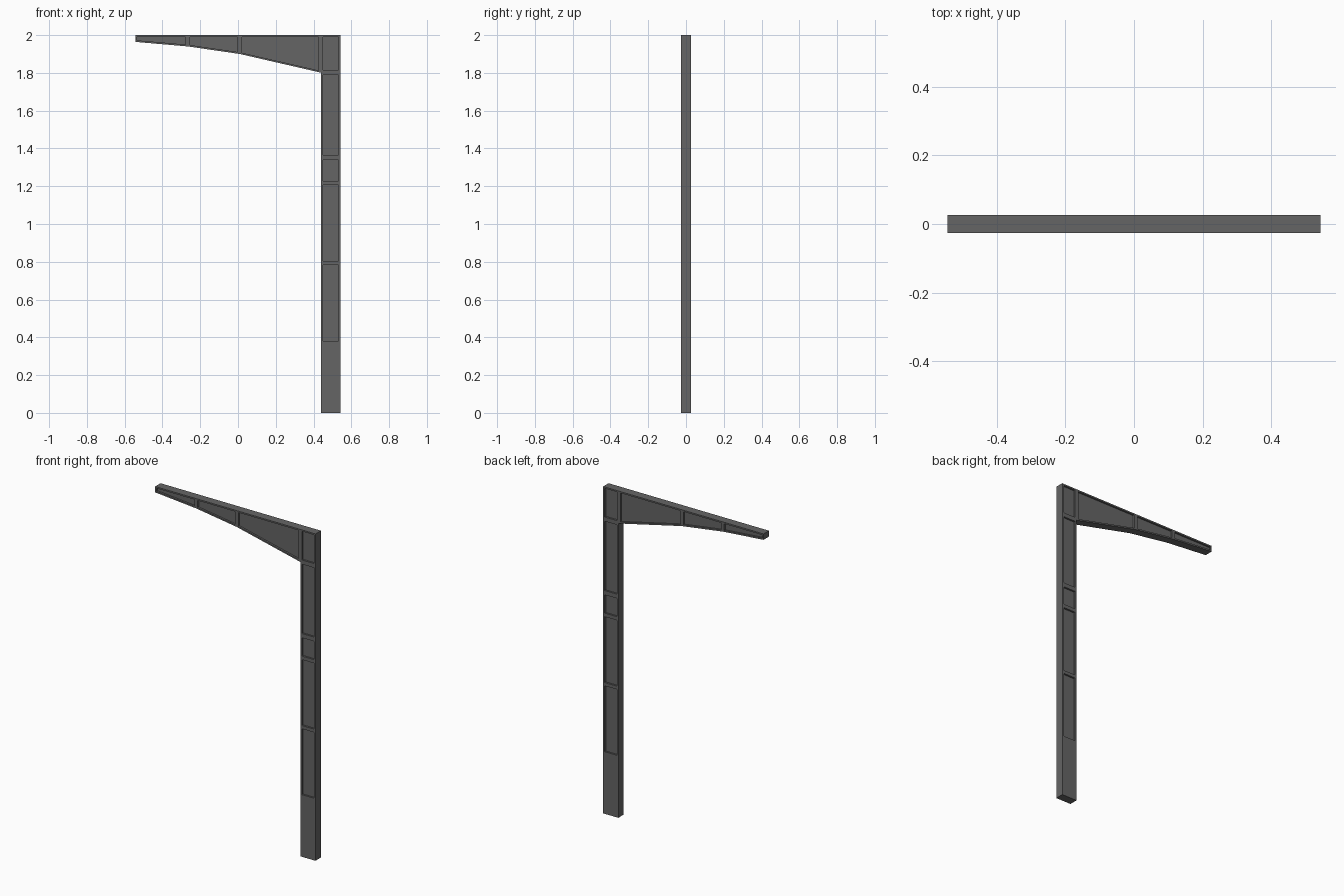
import bpy, bmesh

if "Cube" in bpy.data.objects:
    bpy.data.objects.remove(bpy.data.objects["Cube"])

HALF = 0.026      # half thickness of the frame
RECESS = 0.011    # depth of each side panel
RIM = 0.009       # flange thickness around the panels


def add_prism(bm, outline, y0, y1):
    face = bm.faces.new([bm.verts.new((x, y0, z)) for x, z in outline])
    res = bmesh.ops.extrude_face_region(bm, geom=[face])
    verts = [v for v in res["geom"] if isinstance(v, bmesh.types.BMVert)]
    bmesh.ops.translate(bm, verts=verts, vec=(0, y1 - y0, 0))


def finish(bm, name):
    bmesh.ops.recalc_face_normals(bm, faces=bm.faces[:])
    mesh = bpy.data.meshes.new(name)
    bm.to_mesh(mesh)
    bm.free()
    obj = bpy.data.objects.new(name, mesh)
    bpy.context.collection.objects.link(obj)
    return obj


# Underside of the tapering arm, tip to column
under = [(-0.543, 1.964), (-0.265, 1.940), (0.01, 1.900), (0.44, 1.801)]


def under_z(x):
    for (xa, za), (xb, zb) in zip(under, under[1:]):
        if x <= xb:
            return za + (zb - za) * (x - xa) / (xb - xa)


# Post and cantilever arm silhouette
bm = bmesh.new()
add_prism(bm, under + [(0.44, 0), (0.543, 0), (0.543, 2), (-0.543, 2)], -HALF, HALF)
frame = finish(bm, "post_and_arm")

# Panel outlines between the stiffeners
panels = []
for x0, x1 in [(-0.535, -0.277), (-0.255, -0.002), (0.02, 0.426)]:
    panels.append([(x0, under_z(x0) + RIM), (x1, under_z(x1) + RIM),
                   (x1, 2 - RIM), (x0, 2 - RIM)])
for z0, z1 in [(0.38, 0.783), (0.803, 1.206), (1.228, 1.340), (1.366, 1.790), (1.816, 1.991)]:
    panels.append([(0.45, z0), (0.532, z0), (0.532, z1), (0.45, z1)])

# Cut the panels into both faces
bm = bmesh.new()
for outline in panels:
    for side in (-1, 1):
        add_prism(bm, outline, side * (HALF - RECESS), side * (HALF + 0.05))
cutter = finish(bm, "panel_cutter")
cutter.hide_render = True

mod = frame.modifiers.new("panels", 'BOOLEAN')
mod.operation = 'DIFFERENCE'
mod.solver = 'EXACT'
mod.object = cutter
bpy.context.view_layer.objects.active = frame
frame.select_set(True)
bpy.ops.object.modifier_apply(modifier=mod.name)
bpy.data.objects.remove(cutter)

# Dark grey steel
steel = bpy.data.materials.new("dark_steel")
steel.diffuse_color = (0.13, 0.13, 0.13, 1)
steel.use_nodes = True
steel.node_tree.nodes["Principled BSDF"].inputs["Base Color"].default_value = steel.diffuse_color
frame.data.materials.clear()
frame.data.materials.append(steel)
